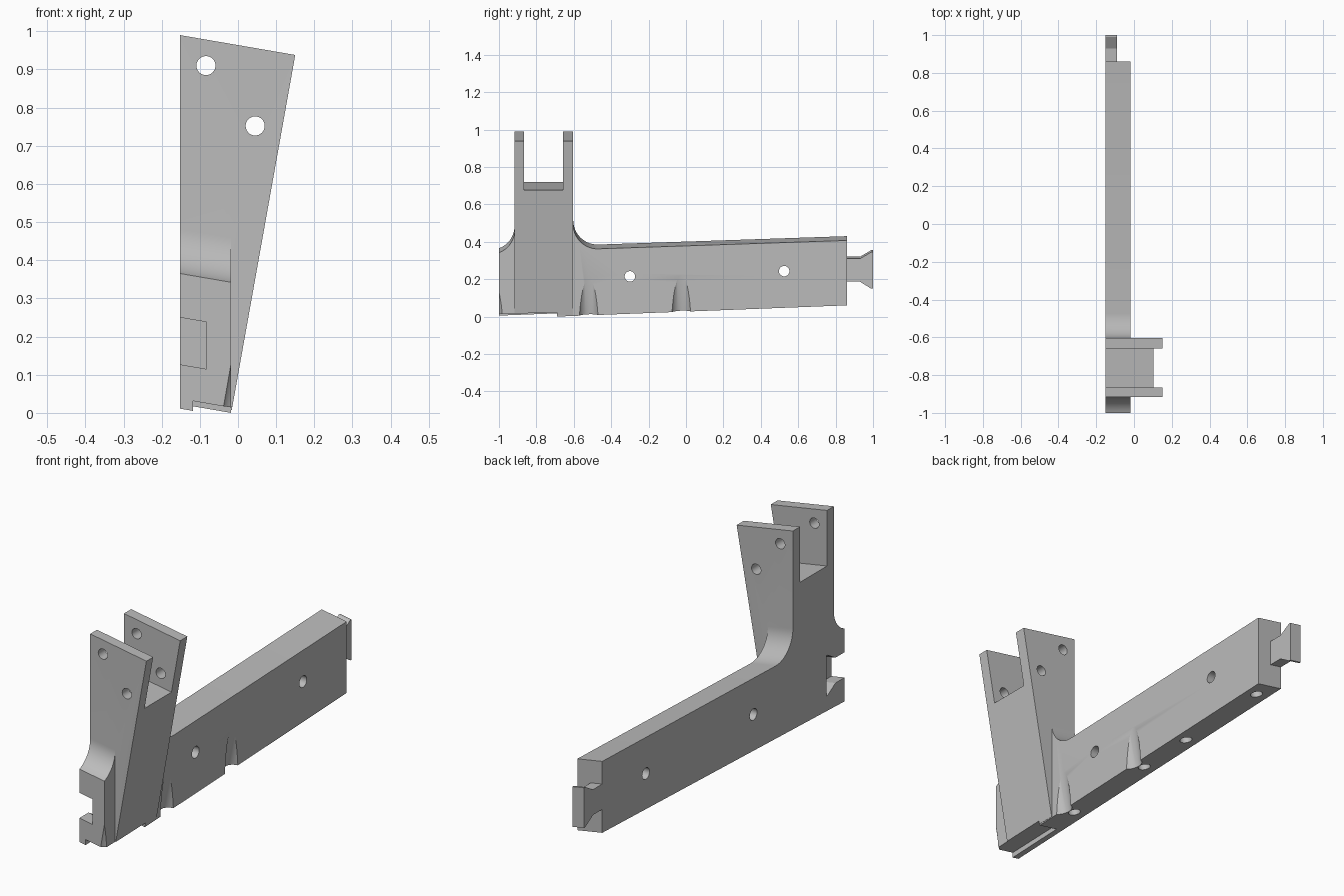
import bpy, bmesh, math
from mathutils import Matrix, Vector

if "Cube" in bpy.data.objects:
    bpy.data.objects.remove(bpy.data.objects["Cube"])

LEFT, RIGHT = -0.152, -0.018      # side faces of the beam
SHEAR = 0.172                     # tops and bottoms fall towards +x
TILT = math.radians(10)

grey = bpy.data.materials.new("light_grey")
grey.diffuse_color = (0.5, 0.5, 0.5, 1)
grey.use_nodes = True
grey.node_tree.nodes["Principled BSDF"].inputs["Base Color"].default_value = grey.diffuse_color


def finish(name, bm):
    bmesh.ops.recalc_face_normals(bm, faces=bm.faces)
    mesh = bpy.data.meshes.new(name)
    bm.to_mesh(mesh)
    bm.free()
    mesh.materials.append(grey)
    obj = bpy.data.objects.new(name, mesh)
    bpy.context.collection.objects.link(obj)
    return obj


def prism(name, points, a, b, place):
    """Extrude a 2D outline from a to b; place maps (u, v, depth) to 3D."""
    bm = bmesh.new()
    ends = [[bm.verts.new(place(u, v, d)) for u, v in points] for d in (a, b)]
    for ring in ends:
        bm.faces.new(ring)
    n = len(points)
    for i in range(n):
        j = (i + 1) % n
        bm.faces.new((ends[0][i], ends[0][j], ends[1][j], ends[1][i]))
    return finish(name, bm)


def side(y, z, x):                # side outline, sheared across x
    return (x, y, z - SHEAR * (x - LEFT))


def front(x, z, y):               # front outline
    return (x, y, z)


def cylinder(name, centre, axis, radius, length, sides=32):
    bm = bmesh.new()
    turn = Vector((0, 0, 1)).rotation_difference(Vector(axis)).to_matrix().to_4x4()
    bmesh.ops.create_cone(bm, cap_ends=True, segments=sides, radius1=radius,
                          radius2=radius, depth=length,
                          matrix=Matrix.Translation(centre) @ turn)
    return finish(name, bm)


def combine(target, tool, operation):
    mod = target.modifiers.new("combine", 'BOOLEAN')
    mod.operation, mod.solver, mod.object = operation, 'EXACT', tool
    bpy.context.view_layer.objects.active = target
    bpy.ops.object.modifier_apply(modifier=mod.name)
    bpy.data.objects.remove(tool)


def arc(cy, cz, r, start, end, steps=14):
    angles = [math.radians(start + (end - start) * i / steps) for i in range(steps + 1)]
    return [(cy + r * math.cos(t), cz + r * math.sin(t)) for t in angles]


def bottom(y):                    # underside height at the left face
    return 0.0231 + 0.0387 * (y + 0.69)


# Beam with fillets running up to the fork
outline = [(-1, bottom(-1)), (0.86, bottom(0.86)), (0.86, 0.43)]
outline += arc(-0.473, 0.515, 0.13, 270, 180)
outline += arc(-1.042, 0.483, 0.125, 0, -70.4)
frame = prism("beam_with_fork", outline, LEFT, RIGHT, side)

# Upright fork block, widening upwards
fork = prism("fork", [(LEFT, 0.03), (-0.0165, 0.0068), (0.15, 0.938), (LEFT, 0.99)],
             -0.917, -0.603, front)
combine(frame, fork, 'UNION')

# Dovetail tongue at the back
tail = [(0.84, 0.197), (0.93, 0.197), (0.99, 0.16), (1, 0.16),
        (1, 0.355), (0.99, 0.355), (0.93, 0.32), (0.84, 0.32)]
combine(frame, prism("tongue", tail, LEFT, -0.09, side), 'UNION')

# Matching socket at the front, fork slot and underside recess
socket = [(max(y - 1.86, -1.05) if y > 0.85 else -1.05, z - 0.07) for y, z in tail]
combine(frame, prism("socket", socket, -0.25, -0.082, side), 'DIFFERENCE')
slot = [(-0.865, 0.72), (-0.658, 0.72), (-0.658, 1.2), (-0.865, 1.2)]
combine(frame, prism("slot", slot, -0.3, 0.3, side), 'DIFFERENCE')
recess = [(-1.1, -0.1), (-0.69, -0.1), (-0.69, 0.046), (-1.1, 0.034)]
combine(frame, prism("recess", recess, -0.118, 0.2, side), 'DIFFERENCE')

# Cross holes through the beam and pin holes through both prongs
for y, z in ((-0.3, 0.215), (0.525, 0.243)):
    combine(frame, cylinder("hole", (-0.08, y, z), (1, 0, 0), 0.028, 0.6), 'DIFFERENCE')
for x, z in ((-0.084, 0.91), (0.045, 0.752)):
    combine(frame, cylinder("hole", (x, -0.76, z), (0, 1, 0), 0.025, 0.6), 'DIFFERENCE')

# Tilted blind holes in the underside and tilted notches in the right side
up = Vector((math.sin(TILT), 0, math.cos(TILT)))
for y in (-0.52, -0.025, 0.27, 0.77):
    base = Vector((-0.082, y, bottom(y) - 0.012))
    combine(frame, cylinder("hole", base, up, 0.028, 0.2), 'DIFFERENCE')
for y in (-1.03, -0.52, -0.025):
    base = Vector((0.001, y, bottom(y) - 0.023))
    combine(frame, cylinder("notch", base, up, 0.053, 0.8, 48), 'DIFFERENCE')

# Tidy flat areas and smooth the curved ones
bm = bmesh.new()
bm.from_mesh(frame.data)
bmesh.ops.remove_doubles(bm, verts=bm.verts, dist=1e-5)
bmesh.ops.dissolve_limit(bm, angle_limit=math.radians(0.5), verts=bm.verts, edges=bm.edges)
bm.to_mesh(frame.data)
bm.free()
bpy.ops.object.select_all(action='DESELECT')
frame.select_set(True)
bpy.context.view_layer.objects.active = frame
bpy.ops.object.shade_smooth_by_angle(angle=math.radians(25))
